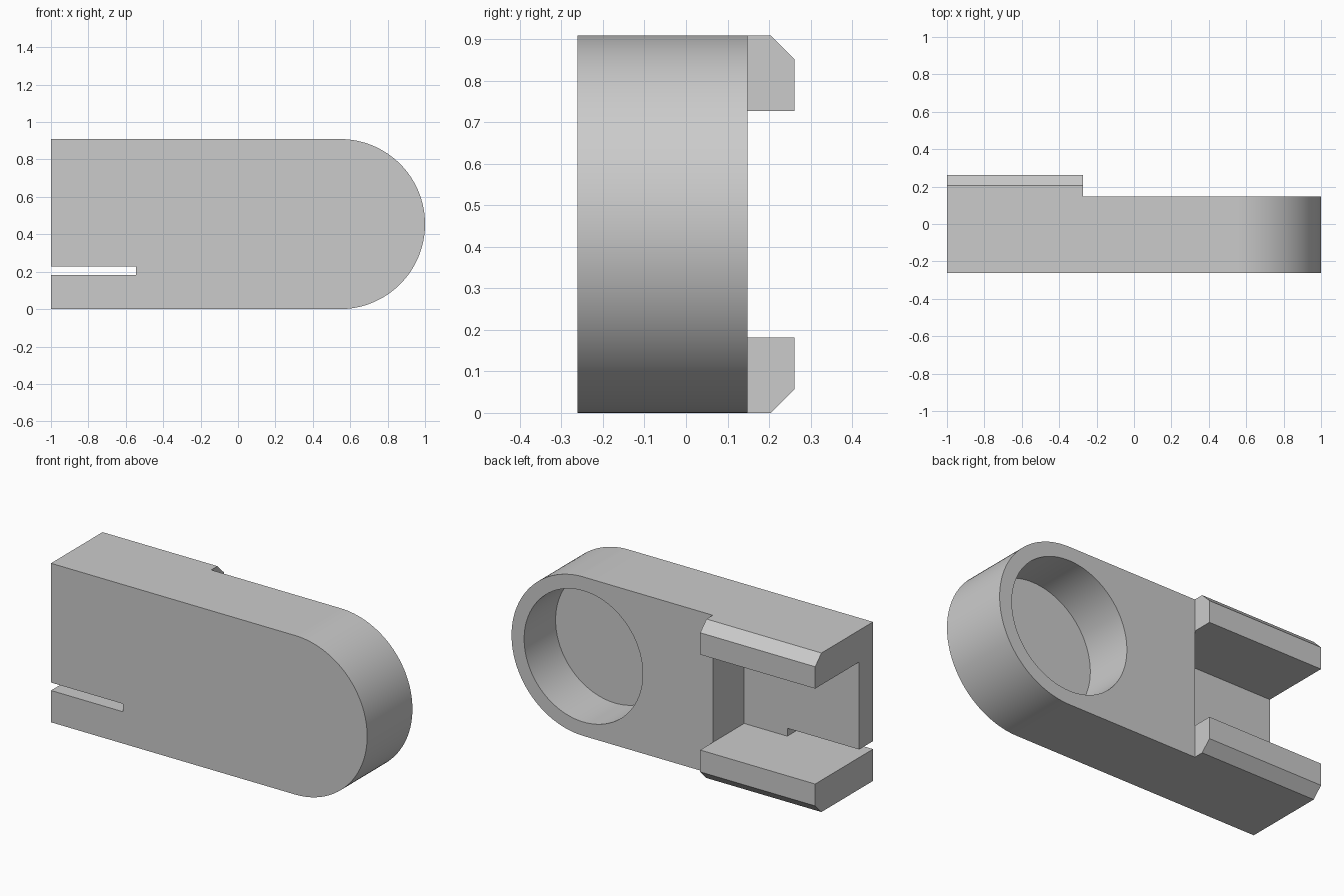
import bpy
import bmesh
import math
from mathutils import Matrix, Vector

if "Cube" in bpy.data.objects:
    bpy.data.objects.remove(bpy.data.objects["Cube"], do_unlink=True)

U = 1 / 22            # base module: the part is 44 modules long
HEIGHT = 20 * U
RADIUS = HEIGHT / 2
FRONT, BACK = -5.75 * U, 5.75 * U
BODY_BACK = 3.25 * U  # back face of the main body
FLOOR = -3 * U        # inner face of the thin front wall
RAIL_END = -6 * U
RAIL = 4 * U
CHAMFER = 1.25 * U
BORE_X = 1 - RADIUS

grey = bpy.data.materials.new("light grey")
grey.use_nodes = True
grey.diffuse_color = (0.6, 0.6, 0.6, 1)
grey.node_tree.nodes["Principled BSDF"].inputs["Base Color"].default_value = (0.6, 0.6, 0.6, 1)


def prism(name, points, offset):
    """Solid made by sweeping a closed outline along an offset vector."""
    bm = bmesh.new()
    face = bm.faces.new([bm.verts.new(p) for p in points])
    swept = bmesh.ops.extrude_face_region(bm, geom=[face])["geom"]
    bmesh.ops.translate(bm, vec=Vector(offset),
                        verts=[v for v in swept if isinstance(v, bmesh.types.BMVert)])
    bmesh.ops.recalc_face_normals(bm, faces=bm.faces)
    mesh = bpy.data.meshes.new(name)
    bm.to_mesh(mesh)
    bm.free()
    mesh.materials.append(grey)
    obj = bpy.data.objects.new(name, mesh)
    bpy.context.collection.objects.link(obj)
    return obj


def box(name, x0, x1, y0, y1, z0, z1):
    outline = [(x0, y0, z0), (x1, y0, z0), (x1, y0, z1), (x0, y0, z1)]
    return prism(name, outline, (0, y1 - y0, 0))


def arc(radius, start, end, steps, y):
    """Points on an upright arc around the bore axis."""
    angles = [start + (end - start) * i / steps for i in range(steps + 1)]
    return [(BORE_X + radius * math.cos(a), y, RADIUS + radius * math.sin(a)) for a in angles]


def combine(target, tool, operation):
    """Apply a boolean and discard the tool object."""
    mod = target.modifiers.new(operation, 'BOOLEAN')
    mod.operation = operation
    mod.solver = 'EXACT'
    mod.object = tool
    bpy.context.view_layer.update()
    evaluated = target.evaluated_get(bpy.context.evaluated_depsgraph_get())
    result = bpy.data.meshes.new_from_object(evaluated)
    target.modifiers.clear()
    target.data = result
    bpy.data.objects.remove(tool, do_unlink=True)


# Main body: long block with one fully rounded end
outline = [(-1, FRONT, HEIGHT), (-1, FRONT, 0)]
outline += arc(RADIUS, -math.pi / 2, math.pi / 2, 64, FRONT)
body = prism("clip_body", outline, (0, BODY_BACK - FRONT, 0))

# Two chamfered rails on the back, mirrored about mid height
section = [(BODY_BACK, 0), (BACK - CHAMFER, 0), (BACK, CHAMFER), (BACK, RAIL), (BODY_BACK, RAIL)]
for name, flip in (("lower_rail", False), ("upper_rail", True)):
    points = [(-1, y, HEIGHT - z if flip else z) for y, z in section]
    combine(body, prism(name, points, (RAIL_END + 1, 0, 0)), 'UNION')

# Open channel between the rails, down to the front wall
combine(body, box("channel_cutter", -1.2, RAIL_END, FLOOR, BACK + 0.1, RAIL, HEIGHT - RAIL), 'DIFFERENCE')

# Narrow slot through the front wall
combine(body, box("slot_cutter", -1.2, -12 * U, FRONT - 0.1, FLOOR + 0.05, RAIL, RAIL + U), 'DIFFERENCE')

# Blind round pocket in the rounded end
circle = arc(8.25 * U, 0, 2 * math.pi, 128, FLOOR)[:-1]
combine(body, prism("pocket_cutter", circle, (0, BACK - FLOOR, 0)), 'DIFFERENCE')

# Smooth curved walls, keep edges sharp
bpy.ops.object.select_all(action='DESELECT')
body.select_set(True)
bpy.context.view_layer.objects.active = body
bpy.ops.object.shade_smooth_by_angle(angle=math.radians(30))
